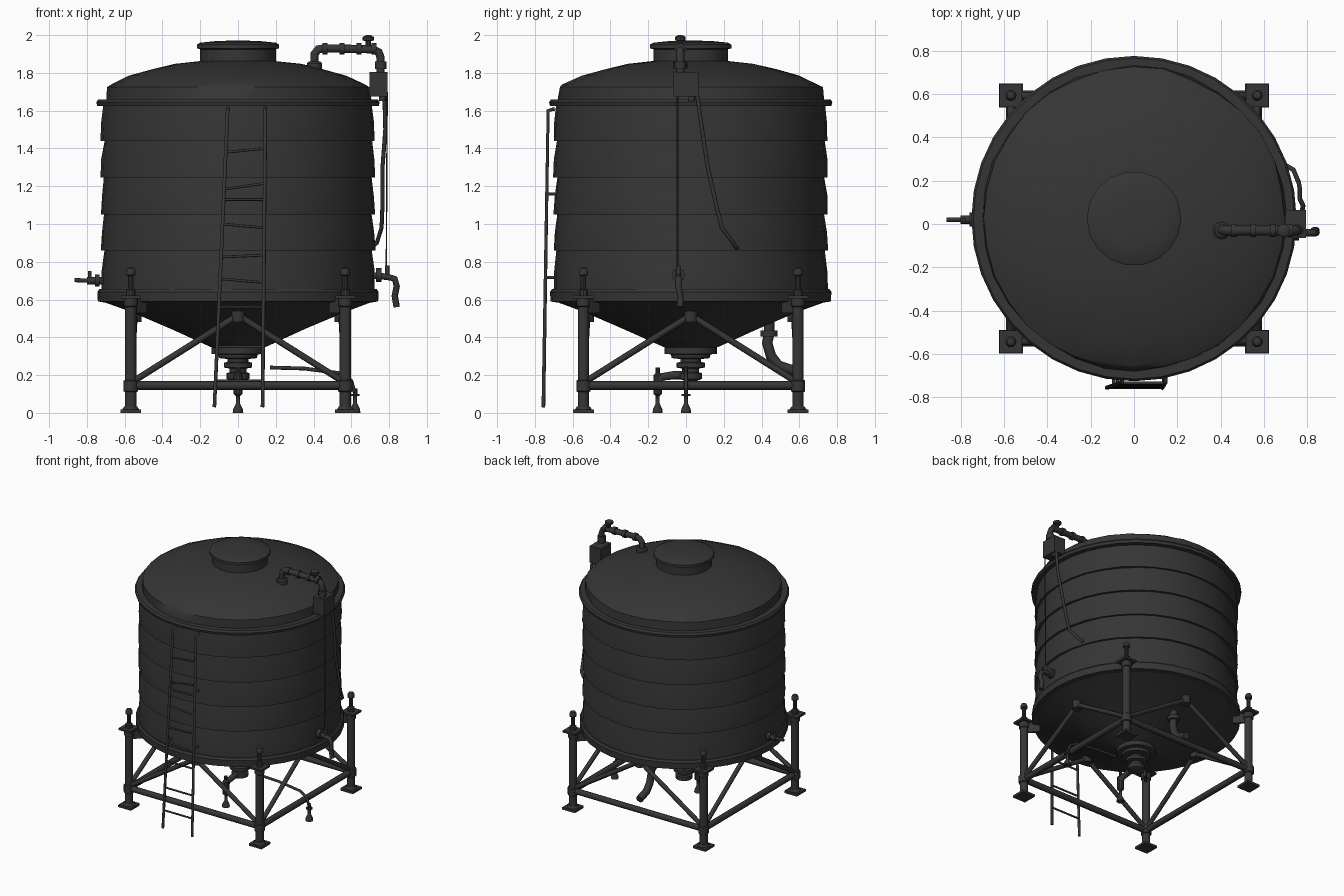
import bpy, bmesh, math, random
from mathutils import Vector, Matrix

random.seed(4)
cube = bpy.data.objects.get("Cube")
if cube:
    bpy.data.objects.remove(cube, do_unlink=True)

DARK = (0.036, 0.036, 0.036, 1)
metal = bpy.data.materials.new("dark weathered metal")
metal.use_nodes = True
metal.diffuse_color = DARK
metal.node_tree.nodes["Principled BSDF"].inputs["Base Color"].default_value = DARK
metal.node_tree.nodes["Principled BSDF"].inputs["Roughness"].default_value = 0.8

CY = 0.025      # the tank axis in y
LEG = 0.568     # leg distance from the axis


def add_mesh(name, mesh, angle=35):
    mesh.materials.clear()
    mesh.materials.append(metal)
    for p in mesh.polygons:
        p.use_smooth = True
    mesh.set_sharp_from_angle(angle=math.radians(angle))
    obj = bpy.data.objects.new(name, mesh)
    bpy.context.scene.collection.objects.link(obj)
    return obj


def lathe(name, profile, x=0, y=CY, segs=12, dent=0, angle=35):
    """Revolve (radius, z) points around a vertical axis."""
    bm = bmesh.new()
    rings = []
    for r, z in profile:
        ring = []
        for i in range(segs):
            a = math.tau * i / segs
            rr = r - random.random() * dent
            ring.append(bm.verts.new((x + rr * math.cos(a), y + rr * math.sin(a), z)))
        rings.append(ring)
    for low, high in zip(rings, rings[1:]):
        for i in range(segs):
            j = (i + 1) % segs
            bm.faces.new((low[i], low[j], high[j], high[i]))
    bm.faces.new(rings[0][::-1])
    bm.faces.new(rings[-1])
    mesh = bpy.data.meshes.new(name)
    bm.to_mesh(mesh)
    bm.free()
    return add_mesh(name, mesh, angle)


def tube(name, points, r, sides=2):
    """Sweep a round section along a path."""
    curve = bpy.data.curves.new(name, "CURVE")
    curve.dimensions = "3D"
    curve.bevel_depth = r
    curve.bevel_resolution = sides
    curve.use_fill_caps = True
    spline = curve.splines.new("POLY")
    spline.points.add(len(points) - 1)
    for p, co in zip(spline.points, points):
        p.co = (*co, 1)
    temp = bpy.data.objects.new(name + "_path", curve)
    bpy.context.scene.collection.objects.link(temp)
    deps = bpy.context.evaluated_depsgraph_get()
    mesh = bpy.data.meshes.new_from_object(temp.evaluated_get(deps))
    bpy.data.objects.remove(temp, do_unlink=True)
    return add_mesh(name, mesh, 50)


def box(name, center, size, turn=0):
    bm = bmesh.new()
    bmesh.ops.create_cube(bm, size=1, matrix=Matrix.Translation(center)
                          @ Matrix.Rotation(turn, 4, "Z") @ Matrix.Diagonal((*size, 1)))
    mesh = bpy.data.meshes.new(name)
    bm.to_mesh(mesh)
    bm.free()
    return add_mesh(name, mesh)


def collar(name, center, axis, r, length):
    half = Vector(axis) * length / 2
    return tube(name, [Vector(center) - half, Vector(center) + half], r)


# Tank shell: overlapping plate bands, rims, roof and cone
edges = [0.64, 0.86, 1.05, 1.245, 1.44, 1.64]
for i, (low, high) in enumerate(zip(edges, edges[1:])):
    mid = (low + high) / 2
    lathe(f"wall_band_{i + 1}", [(0.70, low), (0.729, low), (0.725, mid), (0.712, high), (0.70, high)],
          segs=36, dent=0.006)
lathe("lower_rim", [(0.71, 0.585), (0.742, 0.59), (0.745, 0.64), (0.735, 0.655), (0.70, 0.655)], segs=36)
lathe("upper_rim", [(0.70, 1.625), (0.745, 1.625), (0.75, 1.645), (0.74, 1.66), (0.69, 1.66)], segs=36)
lathe("cone_bottom", [(0.12, 0.34), (0.15, 0.35), (0.36, 0.445), (0.57, 0.535), (0.72, 0.59)],
      segs=32, dent=0.005)
lathe("roof", [(0.708, 1.65), (0.705, 1.725), (0.68, 1.74), (0.58, 1.785), (0.46, 1.82),
               (0.34, 1.848), (0.18, 1.865)], segs=32, dent=0.014, angle=40)
lathe("manhole", [(0.20, 1.84), (0.20, 1.925), (0.218, 1.93), (0.218, 1.95), (0.20, 1.96),
                  (0.12, 1.968), (0.04, 1.971)], segs=18)

# Outlet under the cone
lathe("outlet", [(0.035, 0.17), (0.06, 0.18), (0.06, 0.21), (0.045, 0.215), (0.045, 0.235),
                 (0.075, 0.24), (0.075, 0.265), (0.055, 0.27), (0.055, 0.285), (0.10, 0.29),
                 (0.105, 0.31), (0.14, 0.312), (0.14, 0.345), (0.11, 0.37)], segs=20)
tube("outlet_elbow", [(0, CY, 0.2), (0, -0.06, 0.2), (0, -0.13, 0.19), (0, -0.15, 0.16)], 0.022)

# Stand: legs, feet, brackets and clamp bolts
corners = [(sx, sy) for sx in (-1, 1) for sy in (-1, 1)]
for n, (sx, sy) in enumerate(corners, 1):
    x, y = sx * LEG, CY + sy * LEG
    lathe(f"leg_{n}", [(0.03, 0.02), (0.03, 0.11), (0.038, 0.115), (0.038, 0.17), (0.03, 0.175),
                       (0.03, 0.56), (0.036, 0.565), (0.036, 0.62)], x, y)
    box(f"foot_plate_{n}", (x, y, 0.009), (0.11, 0.11, 0.018))
    lathe(f"foot_collar_{n}", [(0.046, 0.016), (0.034, 0.035)], x, y)
    box(f"bracket_top_{n}", (x, y, 0.613), (0.105, 0.105, 0.016))
    box(f"bracket_web_{n}", (x - sx * 0.035, y - sy * 0.035, 0.57), (0.13, 0.016, 0.08),
        math.atan2(sy, sx))
    lathe(f"clamp_bolt_{n}", [(0.026, 0.618), (0.026, 0.65), (0.015, 0.655), (0.015, 0.725),
                              (0.026, 0.73), (0.026, 0.75), (0.018, 0.765), (0.008, 0.77)], x, y, 10)

# Side beams and diagonal braces on all four sides
for n in range(4):
    turn = Matrix.Translation((0, CY, 0)) @ Matrix.Rotation(n * math.pi / 2, 4, "Z")
    tube(f"beam_{n + 1}", [turn @ Vector((s * LEG, -LEG, 0.145)) for s in (-1, 1)], 0.023)
    for s, side in ((-1, "a"), (1, "b")):
        tube(f"brace_{n + 1}{side}", [turn @ Vector((s * 0.55, -LEG, 0.17)),
                                      turn @ Vector((s * 0.01, -LEG + 0.02, 0.51))], 0.017)
    hub = turn @ Vector((0, -LEG + 0.02, 0.51))
    collar(f"brace_hub_{n + 1}", hub, (0, 0, 1), 0.036, 0.06)

# Ladder on the front
left_rail = [Vector((-0.125, -0.755, 0.03)), Vector((-0.055, -0.73, 1.6))]
right_rail = [Vector((0.13, -0.755, 0.03)), Vector((0.145, -0.73, 1.6))]
for name, rail in (("left_rail", left_rail), ("right_rail", right_rail)):
    tube(name, [rail[0], rail[1], rail[1] + Vector((0, 0.035, 0.01))], 0.01)
    for z in (0.7, 1.15):
        p = rail[0].lerp(rail[1], z / 1.6)
        tube(f"{name}_bracket", [p, p + Vector((0, 0.05, 0))], 0.008)
for n, (z, tilt) in enumerate([(0.17, 0), (0.35, 0), (0.56, 0), (0.7, -0.01), (0.83, 0.005), (0.99, -0.01),
                               (1.13, 0), (1.2, 0.015), (1.39, 0.01)], 1):
    t = (z - 0.03) / 1.57
    tilt = Vector((0, 0, tilt))
    tube(f"rung_{n}", [left_rail[0].lerp(left_rail[1], t) - tilt,
                       right_rail[0].lerp(right_rail[1], t) + tilt], 0.007)

# Roof pipe with valve and control box
PY = -0.03
tube("roof_pipe", [(0.405, PY, 1.8), (0.405, PY, 1.90), (0.425, PY, 1.925), (0.46, PY, 1.93),
                   (0.71, PY, 1.925), (0.745, PY, 1.91), (0.755, PY, 1.88), (0.755, PY, 1.76)], 0.022)
for n, x in enumerate((0.46, 0.55, 0.64, 0.72), 1):
    collar(f"pipe_collar_{n}", (x, PY, 1.928), (1, 0, 0), 0.03, 0.025)
lathe("pipe_base", [(0.04, 1.80), (0.04, 1.85), (0.03, 1.86)], 0.405, PY)
lathe("pipe_drop_collar", [(0.03, 1.82), (0.03, 1.86)], 0.755, PY)
lathe("valve_stem", [(0.014, 1.92), (0.014, 1.968), (0.03, 1.972), (0.03, 1.99), (0.012, 2.0)], 0.69, PY, 10)
box("control_box", (0.745, 0.0, 1.74), (0.095, 0.13, 0.13))
box("box_mount", (0.70, 0.0, 1.70), (0.06, 0.08, 0.05))
collar("box_gland", (0.765, 0.03, 1.67), (0, 0, 1), 0.018, 0.04)

# Hose and straight cable down the side
tube("side_hose", [(0.775, 0.06, 1.68), (0.78, 0.085, 1.5), (0.765, 0.115, 1.3), (0.765, 0.16, 1.1),
                   (0.76, 0.19, 0.98), (0.735, 0.25, 0.90), (0.70, 0.27, 0.87)], 0.011)
tube("side_cable", [(0.79, -0.045, 1.70), (0.785, -0.045, 0.74)], 0.004, 1)

# Side taps
tube("drain_tap", [(0.70, -0.04, 0.73), (0.79, -0.04, 0.72), (0.83, -0.04, 0.71), (0.84, -0.04, 0.67),
                   (0.83, -0.03, 0.62), (0.84, -0.03, 0.56)], 0.017)
collar("drain_flange", (0.745, -0.04, 0.73), (1, 0, 0), 0.036, 0.03)
collar("drain_handle", (0.79, -0.04, 0.755), (0, 0, 1), 0.012, 0.05)
tube("sample_tap", [(-0.70, 0.02, 0.70), (-0.80, 0.02, 0.70)], 0.02)
tube("sample_nozzle", [(-0.79, 0.02, 0.70), (-0.865, 0.02, 0.703)], 0.011)
collar("sample_flange", (-0.745, 0.02, 0.70), (1, 0, 0), 0.032, 0.025)
collar("sample_handle", (-0.785, 0.02, 0.725), (0, 0, 1), 0.01, 0.05)

# Rear elbow pipe leaving the cone
tube("rear_elbow", [(0, 0.44, 0.50), (0, 0.44, 0.42), (0, 0.43, 0.37), (0, 0.45, 0.30),
                    (0, 0.49, 0.25), (0, 0.58, 0.22)], 0.028)
collar("rear_flange", (0, 0.44, 0.42), (0, 0, 1), 0.045, 0.03)

# Floor drains with flared ends
tube("drain_line", [(0.17, 0.0, 0.24), (0.35, 0.0, 0.235), (0.54, 0.0, 0.21), (0.60, 0.0, 0.17),
                    (0.62, 0.0, 0.10)], 0.01)
for name, x, y, top in (("outlet_drain", 0, -0.15, 0.24), ("side_drain", 0.62, 0, 0.13)):
    lathe(name, [(0.028, 0.0), (0.026, 0.02), (0.011, 0.05), (0.011, 0.09), (0.024, 0.10),
                 (0.024, top - 0.04), (0.012, top - 0.03), (0.012, top)], x, y, 10)
